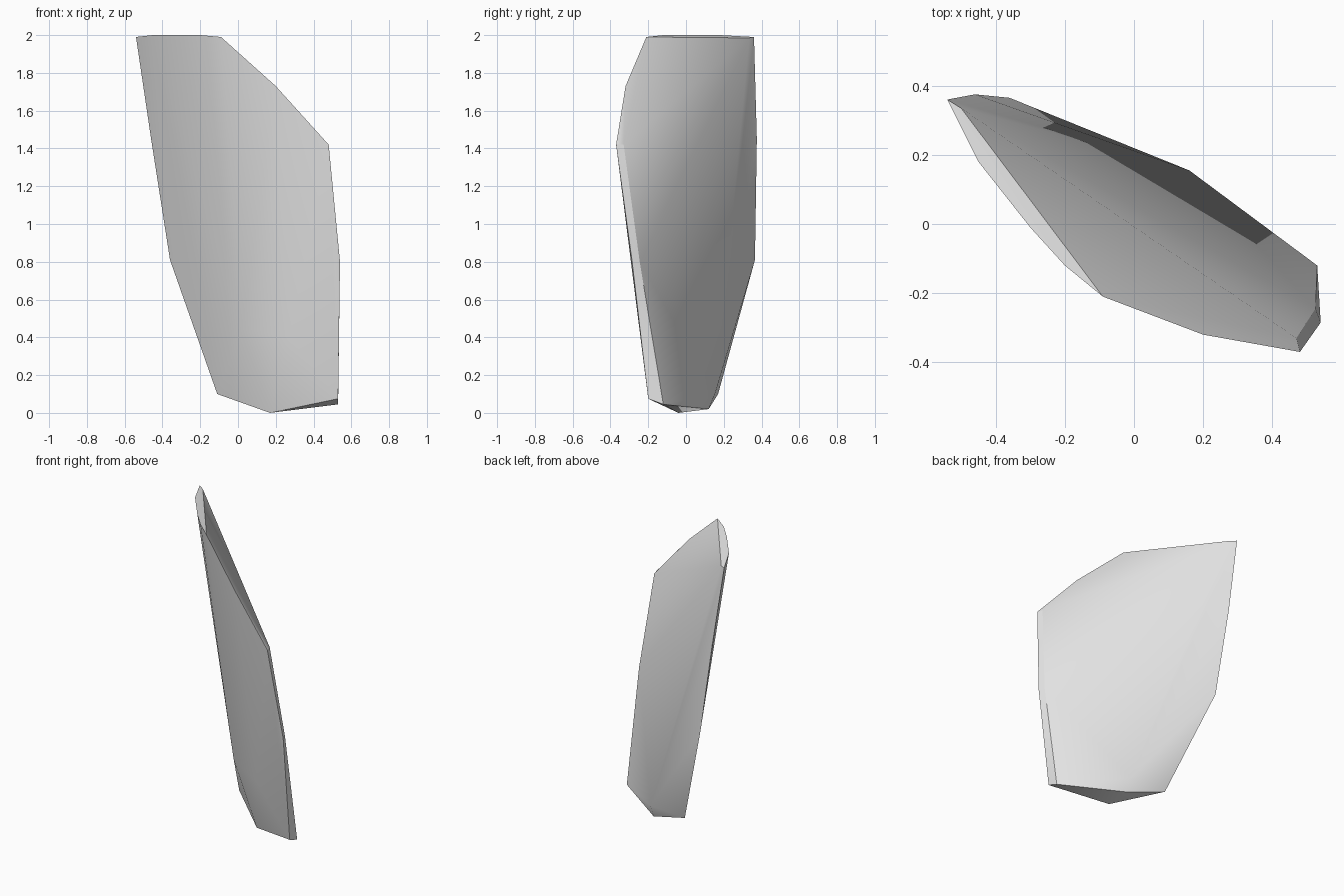
import bpy
import bmesh
import math

cube = bpy.data.objects.get("Cube")
if cube:
    bpy.data.objects.remove(cube, do_unlink=True)

# Pale grey stone
stone = bpy.data.materials.new("pale_grey")
stone.use_nodes = True
grey = (0.8, 0.8, 0.8, 1)
stone.diffuse_color = grey
stone.node_tree.nodes["Principled BSDF"].inputs["Base Color"].default_value = grey

# Corner points of the leaning shard, grouped by region
top_arc = [(-.54, .36, 1.99), (-.45, .18, 2), (-.3, -.01, 2), (-.2, -.12, 2), (-.09, -.21, 1.99)]
top_back = [(-.5, .335, 1.985)]
left_edge = [(-.46, .375, 1.45), (-.36, .365, .81), (-.11, .17, .1)]
right_edge = [(.2, -.32, 1.73), (.48, -.37, 1.42), (.54, -.285, .8), (.53, -.2, .075)]
right_back = [(.47, -.33, 1.42), (.525, -.245, .8), (.53, -.12, .045)]
front_bulge = [(.02, -.075, .44), (.27, -.19, .4)]
foot = [(.17, -.04, 0), (.16, .12, .02), (.16, .155, .105)]

# Wrap the points in a convex skin
bm = bmesh.new()
for p in top_arc + top_back + left_edge + right_edge + right_back + front_bulge + foot:
    bm.verts.new(p)
hull = bmesh.ops.convex_hull(bm, input=bm.verts)
loose = [v for v in bm.verts if not v.link_faces]
bmesh.ops.delete(bm, geom=loose, context='VERTS')
bmesh.ops.dissolve_limit(bm, angle_limit=math.radians(1), verts=bm.verts, edges=bm.edges)
bmesh.ops.recalc_face_normals(bm, faces=bm.faces)

mesh = bpy.data.meshes.new("stone_shard")
bm.to_mesh(mesh)
bm.free()
mesh.materials.append(stone)
shard = bpy.data.objects.new("stone_shard", mesh)
bpy.context.collection.objects.link(shard)

# Soft faces with crisp rims
bpy.ops.object.select_all(action='DESELECT')
shard.select_set(True)
bpy.context.view_layer.objects.active = shard
bpy.ops.object.shade_smooth_by_angle(angle=math.radians(30))
